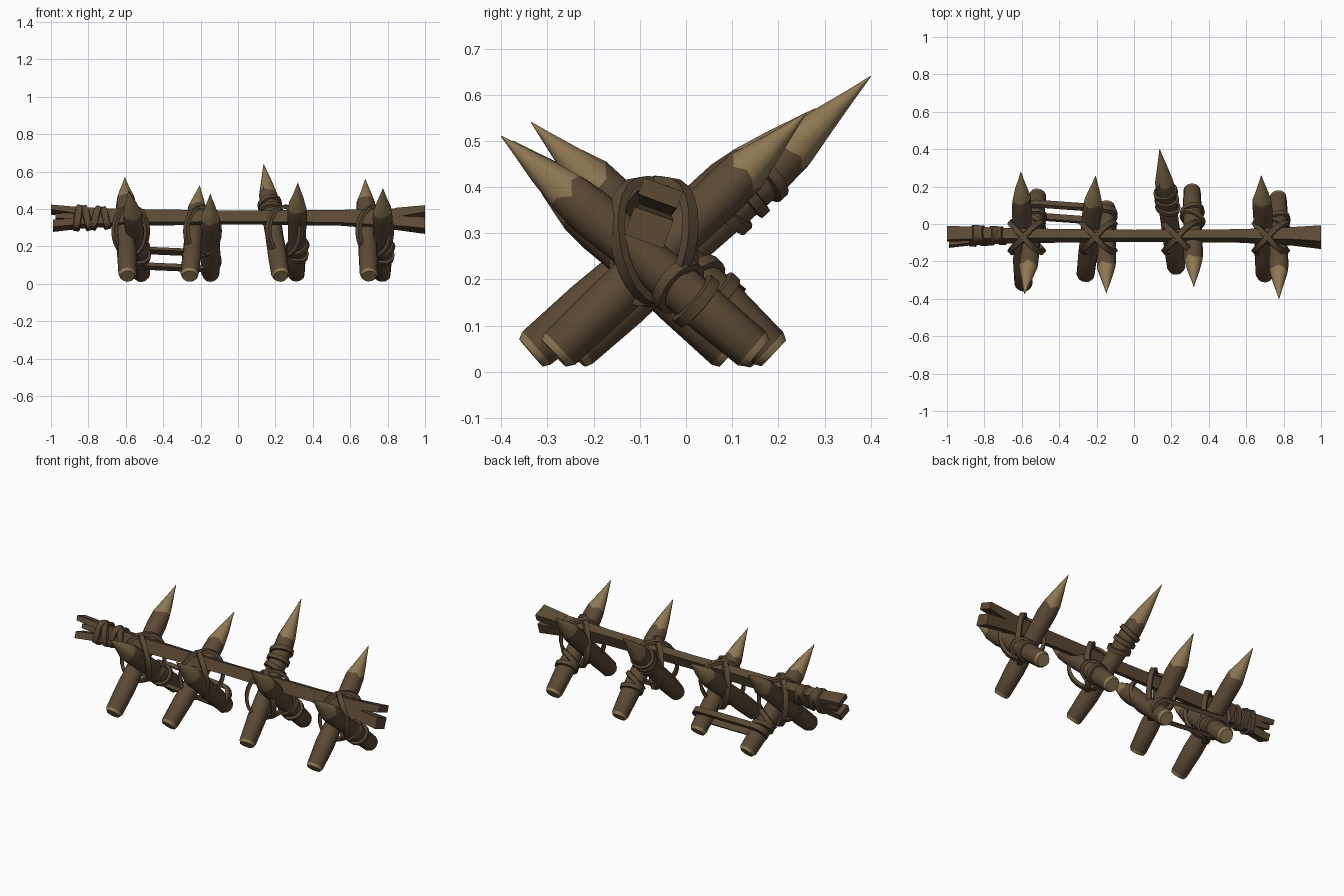
import bpy, bmesh, math, random
from mathutils import Vector, Matrix

if "Cube" in bpy.data.objects:
    bpy.data.objects.remove(bpy.data.objects["Cube"])
random.seed(4)
V = Vector


def material(name, c):
    m = bpy.data.materials.new(name)
    m.diffuse_color = (*c, 1)
    m.use_nodes = True
    m.node_tree.nodes["Principled BSDF"].inputs["Base Color"].default_value = m.diffuse_color
    return m


BARK = material("brown bark", (0.105, 0.066, 0.034))
CUT = material("pale cut wood", (0.27, 0.185, 0.085))
ROPE = material("brown lashing", (0.098, 0.062, 0.033))


def finish(bm, name, mats, angle=None):
    bmesh.ops.recalc_face_normals(bm, faces=bm.faces)
    me = bpy.data.meshes.new(name)
    bm.to_mesh(me)
    bm.free()
    for m in mats:
        me.materials.append(m)
    ob = bpy.data.objects.new(name, me)
    bpy.context.collection.objects.link(ob)
    if angle:
        bpy.ops.object.select_all(action='DESELECT')
        ob.select_set(True)
        bpy.context.view_layer.objects.active = ob
        bpy.ops.object.shade_smooth_by_angle(angle=math.radians(angle))
    return ob


def skin(bm, rings, closed=False):
    """Bridge consecutive rings with quads; returns rows of faces."""
    rows, n = [], len(rings[0])
    for i in range(len(rings) if closed else len(rings) - 1):
        a, b = rings[i], rings[(i + 1) % len(rings)]
        rows.append([bm.faces.new((a[k], a[(k + 1) % n], b[(k + 1) % n], b[k])) for k in range(n)])
    return rows


# sharpened stake: bark shaft, pale foot cut and pale point
def stake(name, foot, tip, cone=0.19):
    foot, tip = V(foot), V(tip)
    L = (tip - foot).length
    d = (tip - foot) / L
    u = d.cross(V((1, 0, 0))).normalized()
    w = d.cross(u)
    prof = [(0, .039), (.016, .047), (.16, .052), (.33, .048), (L - cone - .06, .053),
            (L - cone, .049), (L - cone * .6, .031), (L - cone * .25, .013), (L, .001)]
    bm = bmesh.new()
    rings, n = [], 12
    for i, (h, r) in enumerate(prof):
        ring = []
        for k in range(n):
            a = math.tau * k / n
            rr = r * (1 + random.uniform(-.04, .04))
            hh = h + (random.uniform(-.015, .015) if i == 5 else 0)
            ring.append(bm.verts.new(foot + d * hh + (u * math.cos(a) + w * math.sin(a)) * rr))
        rings.append(ring)
    for i, row in enumerate(skin(bm, rings)):
        for f in row:
            f.material_index = 1 if i == 0 or i >= 5 else 0
    bm.faces.new(rings[0]).material_index = 1
    bm.faces.new(rings[-1]).material_index = 1
    finish(bm, name, [BARK, CUT], 40)


# flat strap following a closed path, thickness facing outward
def strap(name, pts, width=.03, thick=.014, centers=None):
    n = len(pts)
    mid = sum(pts, V()) / n
    bm = bmesh.new()
    rings = []
    for i, p in enumerate(pts):
        t = (pts[(i + 1) % n] - pts[i - 1]).normalized()
        o = p - (centers[i] if centers else mid)
        o = (o - t * o.dot(t)).normalized()
        s = t.cross(o)
        rings.append([bm.verts.new(p + o * a * thick / 2 + s * b * width / 2)
                      for a, b in ((-1, -1), (1, -.8), (1, .8), (-1, 1))])
    skin(bm, rings, True)
    finish(bm, name, [ROPE], 35)


def stake_ring(name, foot, tip, t, tilt=.2, r=.058, width=.03):
    foot, tip = V(foot), V(tip)
    d = (tip - foot).normalized()
    u = d.cross(V((1, 0, 0))).normalized()
    w = d.cross(u)
    c = foot.lerp(tip, t)
    strap(name, [c + u * r * math.cos(a) + w * r * math.sin(a) + d * r * tilt * math.sin(a)
                 for a in (math.tau * k / 16 for k in range(16))], width)


# pairs of crossed stakes: rear-leaning (foot, tip) then front-leaning (foot, tip)
PAIRS = [
    ((-.59, -.335, .04), (-.605, .28, .57), (-.515, .165, .04), (-.585, -.375, .50)),
    ((-.26, -.285, .04), (-.205, .257, .525), (-.147, .10, .04), (-.148, -.37, .48)),
    ((.228, -.245, .04), (.137, .40, .64), (.31, .19, .04), (.32, -.335, .54)),
    ((.70, -.285, .04), (.68, .26, .56), (.77, .155, .04), (.775, -.40, .51)),
]
for i, (fa, ta, fb, tb) in enumerate(PAIRS, 1):
    stake(f"rear_leaning_stake_{i}", fa, ta, .24 if i == 3 else .19)
    stake(f"front_leaning_stake_{i}", fb, tb)
    # crossed lashings around beam and stake crossing
    cx = (fa[0] + ta[0] + fb[0] + tb[0]) / 4
    for s in (-1, 1):
        pts = []
        for k in range(24):
            a = math.tau * k / 24
            c, sn = math.cos(a), math.sin(a)
            y = math.copysign(abs(c) ** .8, c) * .078
            pts.append(V((cx + s * c * .088, -.07 + y + .02 * s * sn, .282 + .132 * sn)))
        strap(f"cross_lashing_{i}_{s}", pts, .034, .018)

# wraps on single stakes
for j, t in enumerate((.52, .58, .64)):
    stake_ring(f"stake_wrap_{j}", PAIRS[2][0], PAIRS[2][1], t, .3 - .25 * j)
for p in (0, 2, 3):
    stake_ring(f"leg_wrap_{p}", PAIRS[p][2], PAIRS[p][3], .24, .15)
    stake_ring(f"leg_wrap_slanted_{p}", PAIRS[p][2], PAIRS[p][3], .31, -.5)

# long strap looped around the back legs of the two left pairs
out = V((0, .64, .77)) * .056
for_path, cents = [], []
for c, start in ((V((-.155, .048, .122)), 90), (V((-.525, .075, .138)), 270)):
    for k in range(9):
        a = math.radians(start - 180 * k / 8)
        for_path.append(c + V((math.cos(a) * .056, 0, 0)) + out * math.sin(a))
        cents.append(c)
strap("leg_tie_loop", for_path, .04, .022, cents)

# rolled beam built from lofted rectangles: (x, centre y, centre z, half y, half z)
ROLL = math.radians(20)
AY = V((0, math.cos(ROLL), -math.sin(ROLL)))
AZ = V((0, math.sin(ROLL), math.cos(ROLL)))


def plank(name, sections):
    bm = bmesh.new()
    rings = []
    for x, y, z, hy, hz in sections:
        c = V((x, -.063, .355)) + AY * y + AZ * z
        rings.append([bm.verts.new(c + AY * hy * a + AZ * hz * b)
                      for a, b in ((-1, -1), (1, -1), (1, 1), (-1, 1))])
    skin(bm, rings)
    bm.faces.new(rings[0])
    bm.faces.new(rings[-1])
    finish(bm, name, [BARK])


plank("cross_beam", [(-.88, 0, -.003, .035, .05), (-.6, 0, 0, .028, .038), (0, 0, 0, .023, .031),
                     (.55, 0, -.002, .025, .036), (.86, 0, -.01, .034, .05)])
# split beam ends
plank("right_split_upper", [(.84, 0, .016, .034, .026), (1, -.004, .033, .045, .019)])
plank("right_split_lower", [(.84, 0, -.03, .034, .028), (1, -.002, -.046, .045, .032)])
plank("left_split_upper", [(-.86, 0, .03, .034, .018), (-1, -.004, .043, .04, .014)])
plank("left_split_middle", [(-.86, .005, 0, .03, .018), (-.975, .012, .004, .03, .012)])
plank("left_split_lower", [(-.86, 0, -.034, .034, .02), (-.99, -.002, -.048, .042, .02)])

# wraps around the left beam end
for j, (x, tilt) in enumerate(((-.855, .012), (-.81, -.018), (-.76, .02), (-.71, -.015))):
    pts = []
    for k in range(16):
        a = math.tau * k / 16
        c, s = math.cos(a), math.sin(a)
        y = math.copysign(abs(c) ** .5, c) * (.043 - .003 * j)
        z = math.copysign(abs(s) ** .5, s) * (.06 - .003 * j)
        pts.append(V((x + tilt * s, -.063, .352)) + AY * y + AZ * z)
    strap(f"beam_wrap_{j}", pts, .04, .014)
